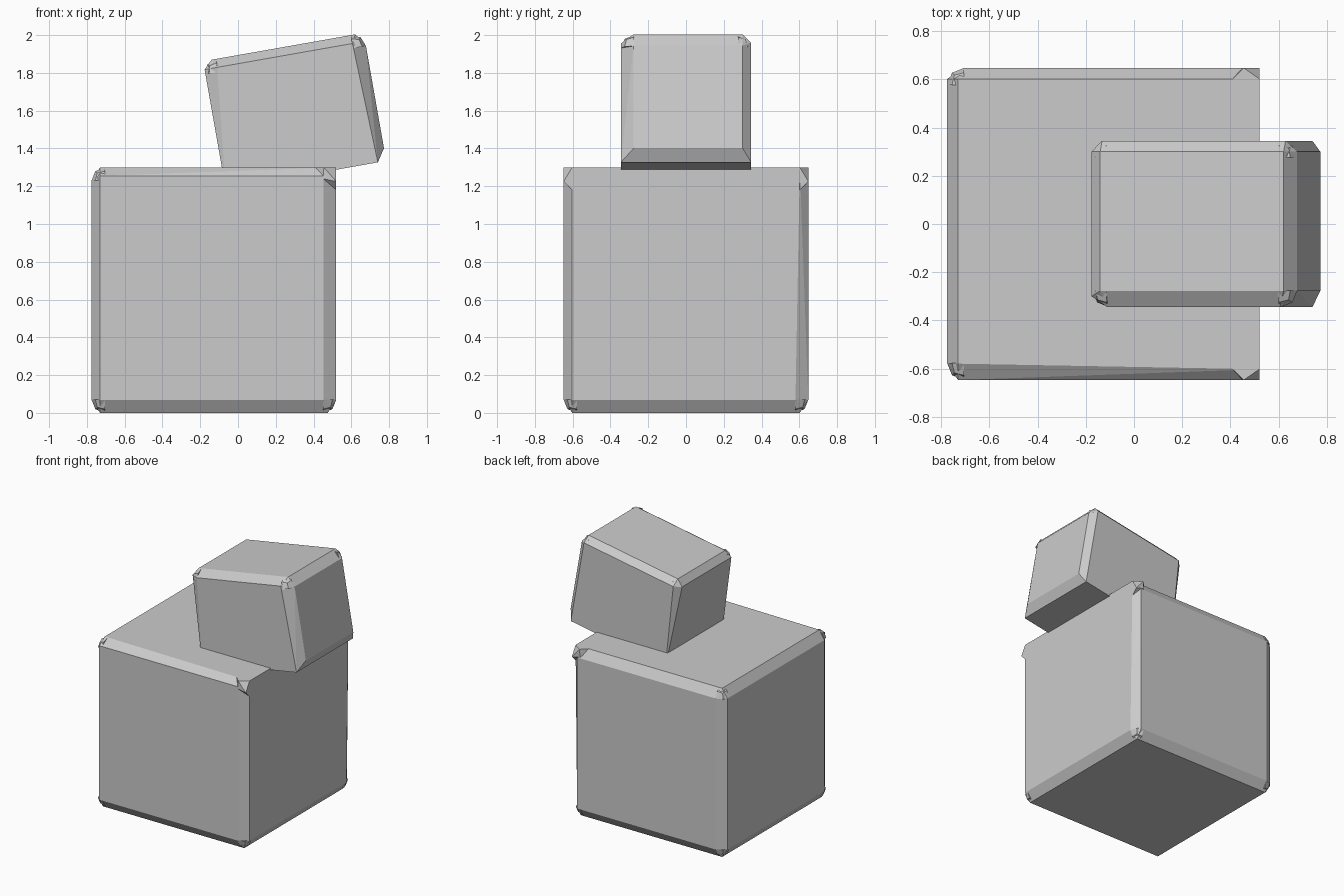
import bpy
import bmesh
import math
from itertools import product, permutations
from mathutils import Matrix, Vector

default = bpy.data.objects.get("Cube")
if default:
    bpy.data.objects.remove(default, do_unlink=True)

# One plain grey
grey = bpy.data.materials.new("plain grey")
grey.use_nodes = True
colour = (0.6, 0.6, 0.6, 1)
grey.diffuse_color = colour
grey.node_tree.nodes["Principled BSDF"].inputs["Base Color"].default_value = colour

NARROW, WIDE = 0.045, 0.068
CORNERS = list(product((-1, 1), repeat=3))


def hull(name, points, matrix):
    """Convex solid around the points, with flat faces merged."""
    bm = bmesh.new()
    for p in points:
        bm.verts.new(p)
    bmesh.ops.remove_doubles(bm, verts=bm.verts[:], dist=0.0005)
    res = bmesh.ops.convex_hull(bm, input=bm.verts[:])
    inside = {g for g in res["geom_interior"] + res["geom_unused"]
              if isinstance(g, bmesh.types.BMVert)}
    bmesh.ops.delete(bm, geom=list(inside), context="VERTS")
    bmesh.ops.dissolve_limit(bm, angle_limit=math.radians(0.5),
                             verts=bm.verts[:], edges=bm.edges[:])
    bmesh.ops.recalc_face_normals(bm, faces=bm.faces[:])
    mesh = bpy.data.meshes.new(name)
    bm.to_mesh(mesh)
    bm.free()
    mesh.materials.append(grey)
    obj = bpy.data.objects.new(name, mesh)
    obj.matrix_world = matrix
    bpy.context.collection.objects.link(obj)


def side(axis, sign):
    return ("-" if sign < 0 else "+") + "xyz"[axis]


def from_corner(corner, half, offsets):
    """Point given by its distances inward from a box corner."""
    return Vector([s * (h - o) for s, h, o in zip(corner, half, offsets)])


def chamfered_block(name, half, matrix, wide, sharp):
    # Body: each face keeps its plane and is inset towards its chamfered edges
    points, rounded = [], []
    for corner in CORNERS:
        sides = [side(a, corner[a]) for a in range(3)]
        for face in range(3):
            offsets = [0, 0, 0]
            for a in range(3):
                if a != face and not {sides[face] + sides[a], sides[a] + sides[face]} & sharp:
                    offsets[a] = WIDE if sides[face] + sides[a] in wide else NARROW
            points.append(from_corner(corner, half, offsets))
        pairs = {a + b for a, b in permutations(sides, 2)}
        if not pairs & sharp:
            rounded.append(corner)
    hull(name + "_body", points, matrix)

    # Rounded corner caps standing slightly proud of the chamfers
    r = 0.07
    for i, corner in enumerate(rounded):
        cap = [(r, r, r), (0.03, 0.03, 0.03)]
        cap += set(permutations((0, r, r))) | set(permutations((0.02, 0.02, r)))
        hull(f"{name}_corner_{i + 1}",
             [from_corner(corner, half, o) for o in cap], matrix)


# Large block, sharp along its upper left edge
big_half = (0.6475, 0.6475, 0.65)
big_place = Matrix.Translation((-0.1275, 0, 0.65))
chamfered_block("large_block", big_half, big_place,
                {"-y+x", "+x+y", "+y-x", "-x-y", "-y-z", "+x-z", "+y-z", "-x-z",
                 "+z-y", "+y+z", "-x+z"},
                {"+x+z"})

# Pointed corners at both ends of the sharp edge
horn = [(0.065, 0, 0), (0.13, 0.065, 0), (0, 0.045, 0), (0.07, 0, 0.06),
        (0, 0.045, 0.12), (0, 0, 0.075), (0.07, 0.07, 0.07)]
for label, s in (("front", -1), ("back", 1)):
    hull("large_block_point_" + label,
         [from_corner((1, s, 1), big_half, o) for o in horn], big_place)

# Small tilted block, sunk into the top of the large one
chamfered_block("small_block", (0.4315, 0.345, 0.344),
                Matrix.Translation((0.3, 0, 1.598)) @ Matrix.Rotation(math.radians(-10), 4, "Y"),
                {"-y+x", "+x-y", "-y-x", "+x-z", "+z-y", "+x+z"},
                {"-y-z", "+y-z", "-x-z"})
